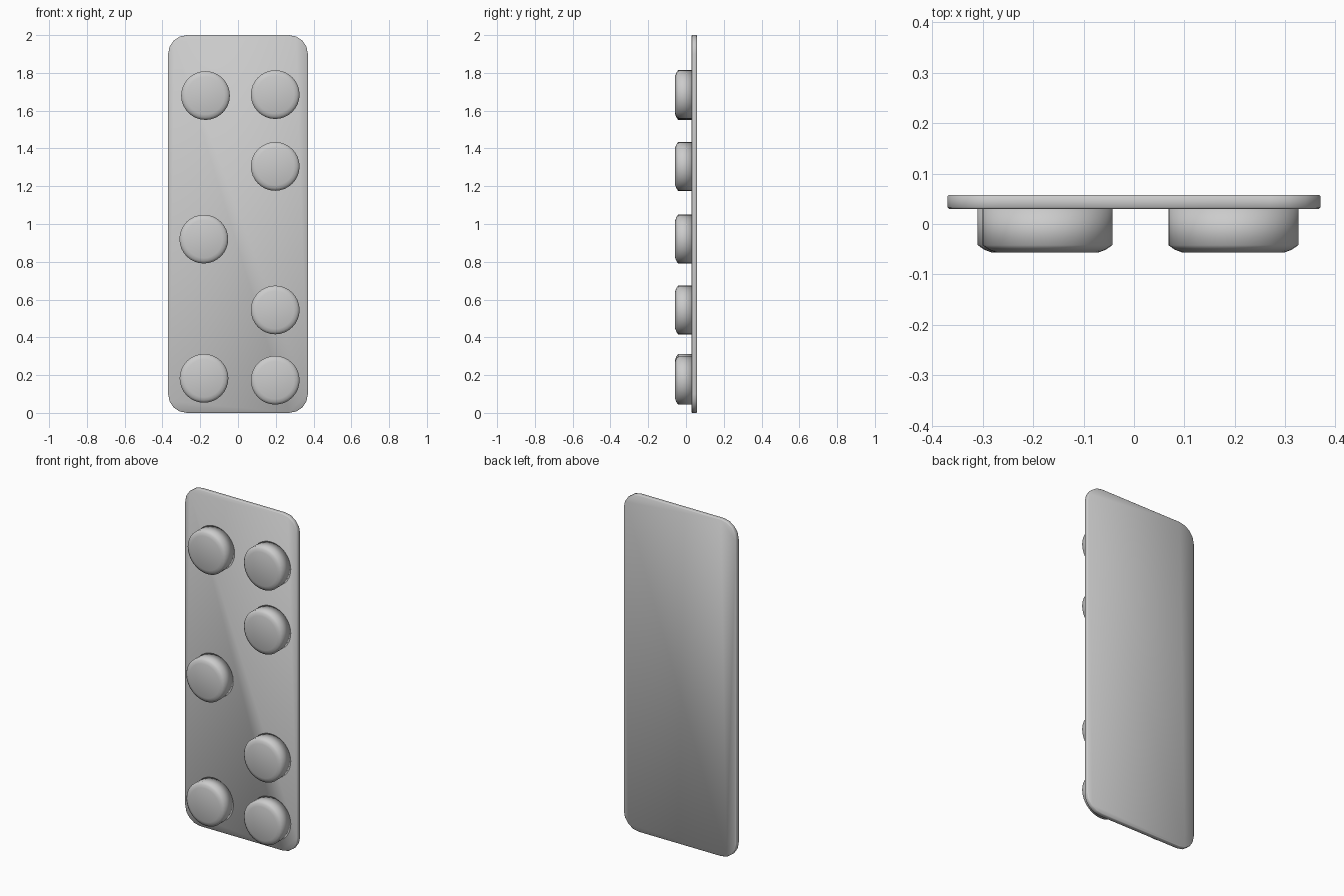
import bpy, bmesh
from math import sin, cos, pi

cube = bpy.data.objects.get("Cube")
if cube:
    bpy.data.objects.remove(cube, do_unlink=True)

GREY = (0.6, 0.6, 0.6, 1.0)
mat = bpy.data.materials.new("plain grey")
mat.use_nodes = True
mat.diffuse_color = GREY
mat.node_tree.nodes["Principled BSDF"].inputs["Base Color"].default_value = GREY


def loft(name, rings, angle):
    """Join equal-sized rings of points into a capped solid."""
    bm = bmesh.new()
    loops = [[bm.verts.new(p) for p in ring] for ring in rings]
    n = len(loops[0])
    for a, b in zip(loops, loops[1:]):
        for i in range(n):
            j = (i + 1) % n
            bm.faces.new((a[i], a[j], b[j], b[i]))
    bm.faces.new(loops[0])
    bm.faces.new(loops[-1])
    bmesh.ops.recalc_face_normals(bm, faces=bm.faces)
    mesh = bpy.data.meshes.new(name)
    bm.to_mesh(mesh)
    bm.free()
    mesh.materials.append(mat)
    obj = bpy.data.objects.new(name, mesh)
    bpy.context.collection.objects.link(obj)
    bpy.ops.object.select_all(action='DESELECT')
    obj.select_set(True)
    bpy.context.view_layer.objects.active = obj
    bpy.ops.object.shade_smooth_by_angle(angle=angle)
    return obj


def rounded_rect(y, inset, half_w=0.37, half_h=1.0, r=0.1, steps=4):
    """Upright rounded rectangle at depth y, drawn in by inset."""
    pts = []
    for k, (sx, sz) in enumerate([(1, 1), (-1, 1), (-1, -1), (1, -1)]):
        for s in range(steps + 1):
            t = (k + s / steps) * pi / 2
            pts.append((sx * (half_w - r) + (r - inset) * cos(t), y,
                        1 + sz * (half_h - r) + (r - inset) * sin(t)))
    return pts


def circle(x, y, z, r, n=32):
    return [(x + r * cos(2 * pi * i / n), y, z + r * sin(2 * pi * i / n))
            for i in range(n)]


# Backing sheet with slightly eased rims
loft("backing_sheet",
     [rounded_rect(y, d) for y, d in
      [(0.03, 0.003), (0.033, 0), (0.055, 0), (0.058, 0.003)]], pi / 3)

# Pill bubbles: straight wall, then a soft bevel to a flat face
PROFILE = [(0.032, 0.129), (-0.042, 0.129), (-0.051, 0.116), (-0.057, 0.1)]
PILLS = [(-0.172, 1.68), (0.197, 1.685), (0.197, 1.305), (-0.181, 0.92),
         (0.197, 0.545), (-0.18, 0.183), (0.197, 0.173)]
for i, (x, z) in enumerate(PILLS, 1):
    loft(f"pill_bubble_{i}", [circle(x, y, z, r) for y, r in PROFILE], pi / 2)
